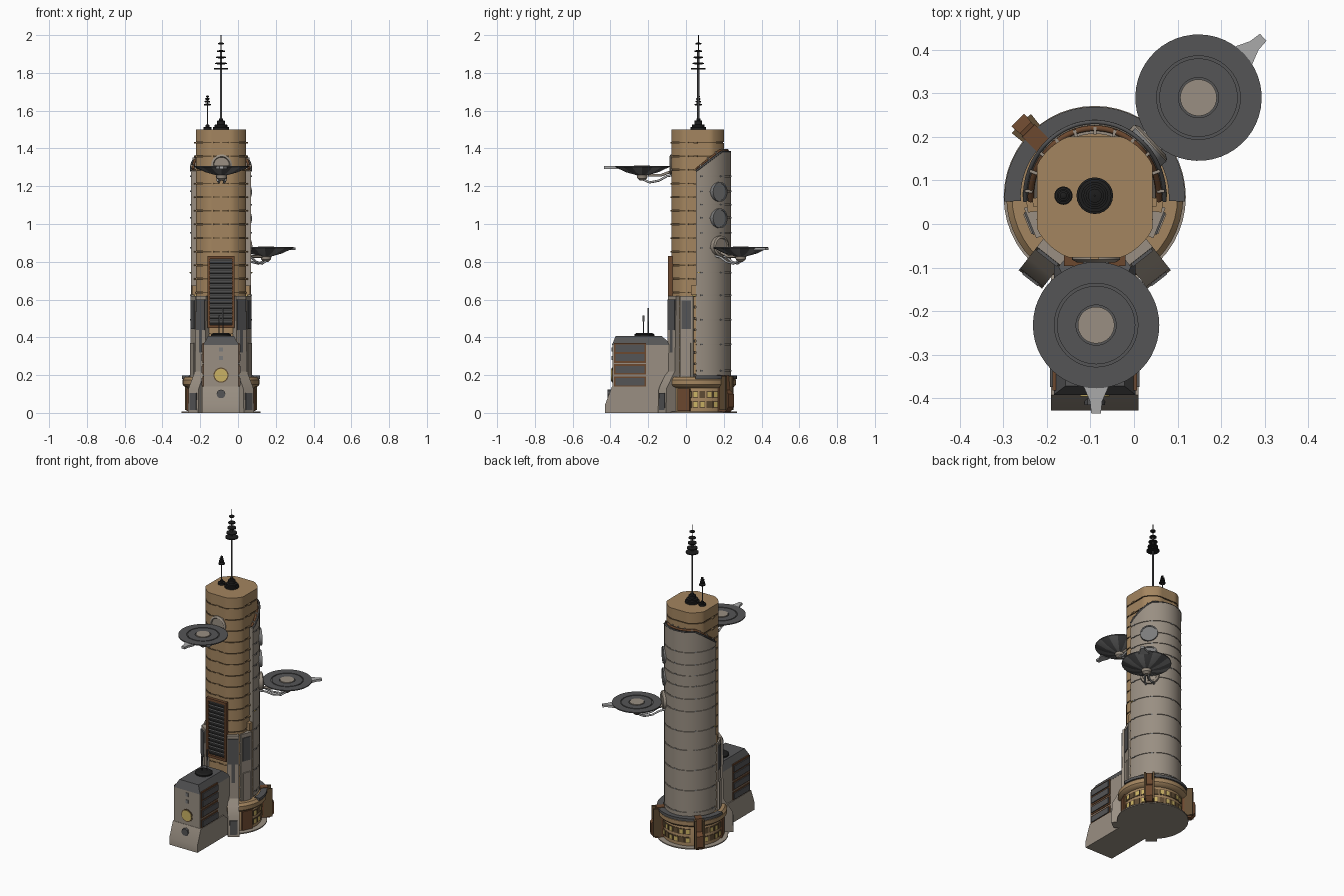
import bpy, bmesh
from math import sin, cos, pi, radians
from mathutils import Matrix, Vector

cube = bpy.data.objects.get("Cube")
if cube:
    bpy.data.objects.remove(cube)

CX, CY = -0.09, 0.062          # tower axis
AXIS = Matrix.Translation((CX, CY, 0))


def material(name, r, g, b):
    m = bpy.data.materials.new(name)
    m.use_nodes = True
    m.diffuse_color = (r, g, b, 1)
    m.node_tree.nodes["Principled BSDF"].inputs["Base Color"].default_value = (r, g, b, 1)
    return m


TAN = material("tan", .37, .235, .115)
STONE = material("warm grey", .32, .275, .225)
DARK = material("dark grey", .09, .09, .092)
MID = material("mid grey", .2, .2, .2)
PALE = material("pale grey", .4, .4, .4)
BROWN = material("brown", .15, .065, .028)
YELLOW = material("yellow", .6, .45, .13)
BLACK = material("black", .012, .012, .012)
SHADE = material("dark tan", .12, .075, .035)


def finish(name, bm, *mats, matrix=None):
    bmesh.ops.recalc_face_normals(bm, faces=bm.faces)
    for f in bm.faces:
        f.smooth = True
    for e in bm.edges:
        e.smooth = len(e.link_faces) == 2 and e.calc_face_angle(0) < radians(30)
    me = bpy.data.meshes.new(name)
    bm.to_mesh(me)
    bm.free()
    for m in mats:
        me.materials.append(m)
    ob = bpy.data.objects.new(name, me)
    bpy.context.scene.collection.objects.link(ob)
    if matrix:
        ob.matrix_world = matrix
    return ob


def loft(bm, rings, closed=True):
    """Skin a list of equal point rings."""
    rows = [[bm.verts.new(p) for p in ring] for ring in rings]
    n = len(rows[0])
    for a, b in zip(rows, rows[1:]):
        for i in range(n if closed else n - 1):
            j = (i + 1) % n
            bm.faces.new((a[i], a[j], b[j], b[i]))
    return rows


def lathe(bm, profile, n=48, at=(0, 0, 0)):
    rows = loft(bm, [[(at[0] + max(r, .0005) * cos(2 * pi * i / n), at[1] + max(r, .0005) * sin(2 * pi * i / n),
                       at[2] + z) for i in range(n)] for r, z in profile])
    bm.faces.new(rows[0])
    bm.faces.new(rows[-1])


def turned(name, profile, mat, n=48, matrix=AXIS):
    bm = bmesh.new()
    lathe(bm, profile, n)
    return finish(name, bm, mat, matrix=matrix)


def prism(name, outline, half, mat, matrix, top_scale=None):
    """Extrude a (y, z) outline along x, optionally pinching its highest edge."""
    bm = bmesh.new()
    zmax = max(z for _, z in outline)
    rows = loft(bm, [[(s * half * (top_scale if top_scale and z == zmax else 1), y, z)
                      for y, z in outline] for s in (-1, 1)])
    for r in rows:
        bm.faces.new(r)
    return finish(name, bm, mat, matrix=matrix)


def boxes(name, items, mat):
    """Items are (matrix, size)."""
    bm = bmesh.new()
    for m, s in items:
        bmesh.ops.create_cube(bm, size=1, matrix=m @ Matrix.Diagonal((*s, 1)))
    return finish(name, bm, mat)


def at(x, y, z):
    return Matrix.Translation((x, y, z))


def radial(deg, r, z):
    return AXIS @ Matrix.Rotation(radians(deg), 4, 'Z') @ at(r, 0, z)


def tube(name, pts, radius, mat, matrix=None):
    cu = bpy.data.curves.new(name, 'CURVE')
    cu.dimensions = '3D'
    cu.bevel_depth, cu.bevel_resolution, cu.use_fill_caps = radius, 2, True
    sp = cu.splines.new('POLY')
    sp.points.add(len(pts) - 1)
    for p, c in zip(sp.points, pts):
        p.co = (*c, 1)
    cu.materials.append(mat)
    ob = bpy.data.objects.new(name, cu)
    bpy.context.scene.collection.objects.link(ob)
    if matrix:
        ob.matrix_world = matrix


# Core: clipped round section, stacked bands with recessed seams
def core_ring(z, inset):
    clamp = lambda v, m: max(-m, min(m, v))
    return [(clamp(.152 * cos(t), .133) - inset * cos(t), clamp(.152 * sin(t), .139) - inset * sin(t), z)
            for t in (2 * pi * i / 64 for i in range(64))]


bm = bmesh.new()
STEP, rings = .0722, []
for k in range(20):
    z = 1.5 - STEP * (20 - k)
    rings += [core_ring(z, .006), core_ring(z + .007, .006), core_ring(z + .007, 0), core_ring(z + STEP, 0)]
rows = loft(bm, rings)
for r in (rows[0], rows[-1]):
    bm.faces.new(r)
for f in bm.faces:
    f.material_index = int(f.calc_center_median().z < 1.49 and len(f.verts) == 4
                           and max(v.co.z for v in f.verts) - min(v.co.z for v in f.verts) < .01)
finish("core", bm, TAN, SHADE, matrix=AXIS)
boxes("core_seam_blocks", [(radial(a, .137, 1.5 - STEP * k + .003), (.012, .02, .008))
                           for k in range(1, 18) for a in (-110, -90, -70, -25, -5, 185, 205)], TAN)


# Rear shell: half-round bands with a sloped rim
def rim(t):
    return 1.28 + .1 * min(1, max(0, sin(t) * .175 + .008) / .135)


ARC = [radians(-3 + 186 * i / 48) for i in range(49)]
SEAMS = (.19, .22, .36, .49, .62, .74, .87, .95, 1.03, 1.1, 1.17, 1.25, 1.5)
bm = bmesh.new()
for lo, hi in zip(SEAMS, SEAMS[1:]):
    section = [(.145, lo), (.171, lo), (.171, lo + .006), (.176, lo + .006), (.176, hi), (.145, hi)]
    rows = loft(bm, [[(r * .91 * cos(t), r * sin(t), min(z, rim(t))) for r, z in section] for t in ARC])
    for r in (rows[0], rows[-1]):
        bm.faces.new(r)
finish("rear_shell", bm, STONE, matrix=AXIS)
for name, r, dz, w, m in (("rim_pipe", .158, .008, .007, BROWN), ("rim_trim", .172, .002, .005, DARK)):
    tube(name, [(r * .93 * cos(t), r * sin(t), rim(t) + dz) for t in ARC], w, m, AXIS)
boxes("rim_clamps", [(radial(a, .152, rim(radians(a)) + .006), (.018, .007, .022)) for a in range(5, 180, 17)], STONE)
boxes("shell_seam_blocks", [(radial(a, .175 - .014 * abs(cos(radians(a))), z + .003), (.006, .012, .008))
                            for z in SEAMS[1:-1] for a in range(8, 180, 41)], MID)
boxes("yellow_stripes", [(radial(a, .137, .622), (.012, .03, .008)) for a in (-115, -65, -5, 185)]
      + [(radial(a, .163, .744), (.006, .012, .005)) for a in (2, 178)], YELLOW)
boxes("edge_strips", [(radial(a, .142, .23 + .06 * k), (.03, .028, .05)) for a in (-8, 188) for k in range(8)], TAN)

# Portholes on the shell
for k, z in enumerate((1.17, 1.03)):
    place = radial(43, .16, z) @ Matrix.Rotation(pi / 2, 4, 'Y')
    turned(f"porthole_{k}", [(.052, -.02), (.052, .016), (.045, .016), (.045, .011), (0, .011)], MID, 32, place)

# Round base with collar, windows and brackets
turned("ground_plate", [(0, 0), (.209, 0), (.209, .007), (0, .007)], STONE)
turned("base_drum", [(.175, .007), (.175, .13), (.17, .14)], TAN)
turned("base_collar", [(.17, .13), (.195, .14), (.203, .15), (.203, .175), (.19, .19), (.13, .19)], TAN)
bm = bmesh.new()
rows = loft(bm, [[(r * cos(t), r * sin(t), z) for r, z in ((.17, .18), (.207, .18), (.207, .197), (.17, .197))]
                 for t in ARC])
for r in (rows[0], rows[-1]):
    bm.faces.new(r)
finish("rear_collar_band", bm, DARK, matrix=AXIS)
angles = [a for a in range(-16, 200, 12) if abs(a - 45) > 8 and abs(a - 135) > 8]
boxes("window_frames", [(radial(a, .175, z), (.006, .03, .036)) for a in angles for z in (.045, .098)], SHADE)
boxes("windows", [(radial(a, .1765, z), (.007, .022, .026)) for i, a in enumerate(angles)
                  for j, z in enumerate((.045, .098)) if (i + j) % 3], YELLOW)
for a in (45, 135):
    prism(f"bracket_{a}", [(.16, .005), (.225, .005), (.25, .03), (.25, .1), (.225, .12), (.215, .2), (.16, .2)],
          .02, BROWN, radial(a - 90, 0, 0))
    boxes(f"bracket_ribs_{a}", [(radial(a + s, .215, .105), (.05, .012, .18)) for s in (-6, 6)], SHADE)
boxes("base_side_panels", [(radial(a, .168, .07), (.03, .07, .12)) for a in (-24, 204)], BROWN)

# Front buttresses, mirrored
for side, a in (("left", -52), ("right", 232)):
    prism(f"{side}_buttress", [(.1, 0), (.24, 0), (.235, .13), (.205, .18), (.18, .22), (.172, .62), (.1, .62)],
          .034, STONE, radial(a - 90, 0, 0))
    boxes(f"{side}_buttress_panels", [(radial(a, .174, .52), (.012, .058, .16)), (radial(a, .17, .34), (.016, .02, .2)),
                                      (radial(a, .236, .06), (.012, .045, .09))], DARK)
    b = -22 if side == "left" else 202
    boxes(f"{side}_side_pier", [(radial(b, .135, .4), (.05, .075, .44)), (radial(b, .142, .27), (.05, .05, .2))], STONE)
    boxes(f"{side}_pier_panel", [(radial(b, .16, .52), (.008, .055, .15))], DARK)

# Louvred panel on the front of the core
boxes("louvre_frame", [(at(CX + s * .064, -.083, .64), (.014, .026, .38)) for s in (-1, 1)]
      + [(at(CX, -.083, z), (.14, .026, .016)) for z in (.458, .822)], BROWN)
boxes("louvre_back", [(at(CX, -.076, .64), (.12, .012, .36))], BLACK)
boxes("louvre_slats", [(at(CX, -.083, .485 + .0265 * k) @ Matrix.Rotation(.6, 4, 'X'), (.114, .006, .022))
                       for k in range(13)], MID)

# Front annex
MIDX = at(CX, 0, 0)
prism("annex_body", [(-.39, 0), (-.39, .36), (-.07, .36), (-.07, 0)], .093, STONE, MIDX)
prism("annex_skirt", [(-.428, 0), (-.428, .045), (-.392, .14), (-.16, .14), (-.07, .06), (-.07, 0)], .1, STONE, MIDX)
prism("annex_roof", [(-.392, .36), (-.372, .408), (-.13, .408), (-.075, .36)], .094, DARK, MIDX, .72)
turned("roof_drum", [(.052, 0), (.052, .01), (.04, .018), (0, .018)], BLACK, 32, at(CX, -.22, .406))
for k, (x, y, h) in enumerate(((-.1, -.225, .1), (-.08, -.2, .145))):
    tube(f"roof_aerial_{k}", [(x, y, .41), (x, y, .41 + h)], .003, DARK)
boxes("roof_aerial_tips", [(at(-.1, -.225, .5), (.008, .008, .03)), (at(-.08, -.2, .52), (.007, .007, .07))], DARK)
for nm, dx, size, mat in (("vent_frames", .093, (.008, .17, .056), BROWN), ("vent_bars", .096, (.014, .155, .038), DARK)):
    boxes(nm, [(at(CX + s * dx, -.297, z), size) for s in (-1, 1) for z in (.165, .23, .293, .342)], mat)
FRONT = Matrix.Rotation(pi / 2, 4, 'X')
turned("lamp_rim", [(.04, 0), (.04, .005), (0, .005)], SHADE, 24, at(CX, -.388, .2) @ FRONT)
turned("lamp", [(.034, 0), (.034, .008), (0, .008)], YELLOW, 24, at(CX, -.388, .2) @ FRONT)
turned("front_grille", [(.024, -.02), (.024, .006), (0, .006)], DARK, 8, at(CX, -.409, .1) @ FRONT)
boxes("front_plates", [(at(CX, -.391, z), (.02, .006, .022)) for z in (.29, .335)], MID)


# Dishes: local +x points away from the tower
def dish(name, x, y, z, deg):
    place = at(x, y, z) @ Matrix.Rotation(radians(deg), 4, 'Z')
    bm = bmesh.new()
    lathe(bm, [(0, -.056), (.028, -.05), (.085, -.034), (.145, -.006), (.145, 0), (.096, 0), (.096, -.004),
               (.09, -.004), (.09, 0), (.046, 0), (.046, -.004), (.042, -.004), (.042, .003), (0, .003)], 48)
    bmesh.ops.recalc_face_normals(bm, faces=bm.faces)
    for f in bm.faces:
        f.normal_update()
        c = f.calc_center_median()
        if f.normal.z < -.3:
            sector = int((Vector((c.x, c.y)).angle_signed(Vector((1, 0)), 0) + pi) / (2 * pi) * 16)
            f.material_index = 2 if sector % 2 else 0
        elif c.xy.length < .043:
            f.material_index = 1
    finish(name, bm, DARK, STONE, MID, matrix=place)
    turned(name + "_hub", [(.012, -.078), (.026, -.066), (.03, -.045)], STONE, 24, place)
    bm = bmesh.new()
    rows = loft(bm, [[(px, s * w, h) for s, h in ((-1, -.016), (1, -.016), (1, -.002), (-1, -.002))]
                     for px, w in ((.13, .03), (.145, .027), (.175, .014), (.203, .011))])
    for r in (rows[0], rows[-1]):
        bm.faces.new(r)
    finish(name + "_fin", bm, PALE, matrix=place)
    for s in (-1, 1):
        tube(f"{name}_arm_{s}", [(.01, s * .008, -.066), (-.04, s * .014, -.088), (-.09, s * .02, -.078),
                                 (-.13, s * .024, -.055), (-.18, s * .024, -.045)], .006, PALE, place)
    tube(name + "_brace", [(-.03, 0, -.05), (-.1, 0, -.05), (-.18, 0, -.02)], .007, STONE, place)
    turned(name + "_mount", [(.055, -.03), (.055, .008), (.044, .014), (.04, .008), (0, .008)], STONE, 32,
           place @ at(-.158, 0, .005) @ Matrix.Rotation(pi / 2, 4, 'Y'))


dish("front_dish", CX + .003, -.232, 1.308, -90)
dish("rear_dish", .148, .29, .878, 43)


# Roof masts
def mast(name, x, top, base, discs):
    bm = bmesh.new()
    lathe(bm, [(base, 0), (base, .012), (base * .8, .014), (base * .8, base * .6), (base * .5, base * .65),
               (base * .5, base * 1.1), (base * .25, base * 1.15), (base * .25, base * 1.4)], 24)
    for z, r in discs:
        lathe(bm, [(r * .5, -.005), (r, -.003), (r, .003), (r * .5, .005)], 20, (0, 0, z - 1.5))
    finish(name + "_base_and_discs", bm, BLACK, matrix=at(x, CY + .003, 1.5))
    tube(name, [(x, CY + .003, 1.5), (x, CY + .003, top - .18 * (top - 1.5))], base * .13, DARK)
    tube(name + "_tip", [(x, CY + .003, 1.6), (x, CY + .003, top)], .0025, BLACK)


mast("main_mast", CX, 2.0, .042, [(1.822, .038), (1.85, .031), (1.882, .026), (1.915, .021), (1.955, .016)])
mast("small_mast", -.162, 1.68, .021, [(1.632, .019), (1.648, .015), (1.662, .012), (1.675, .008)])
